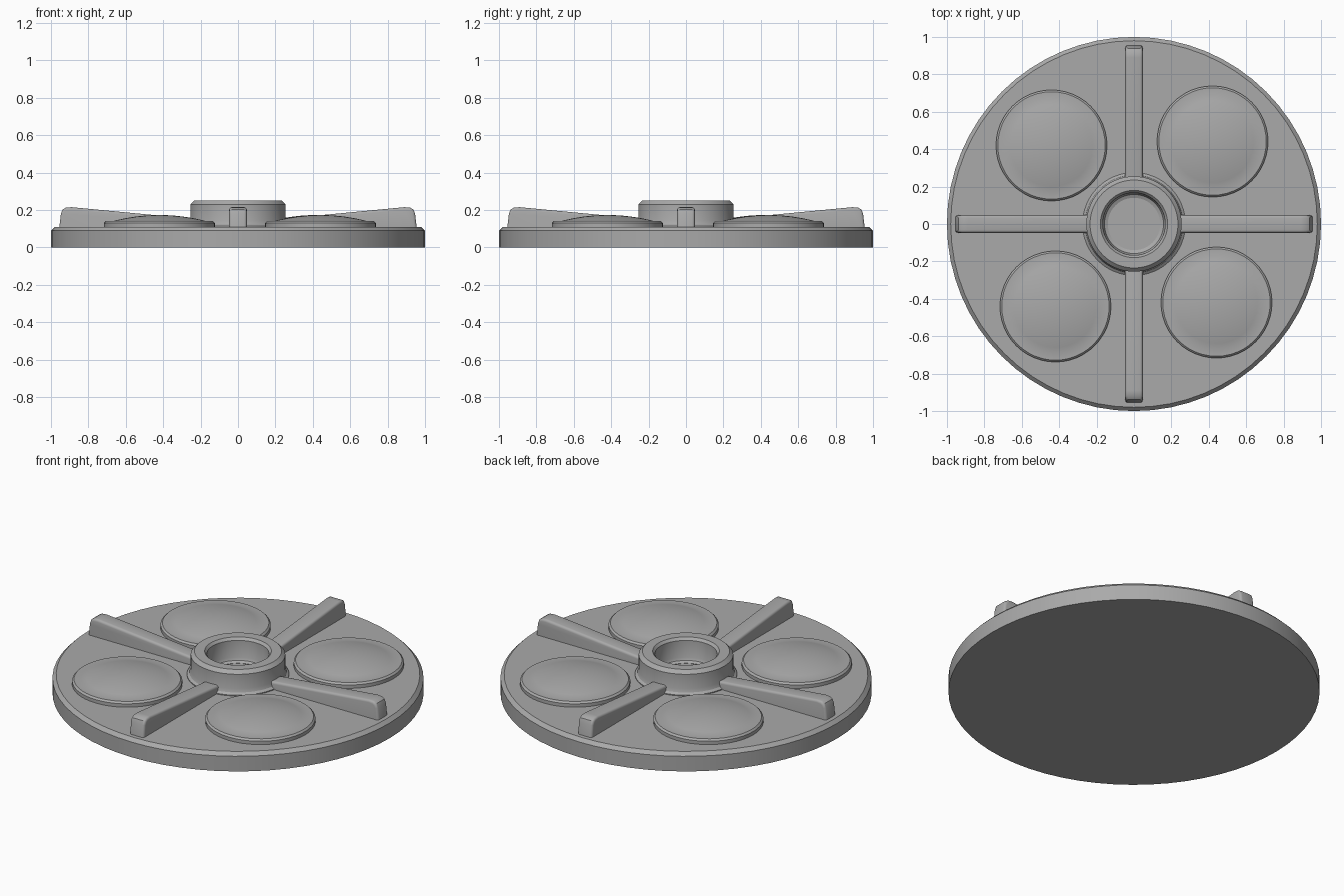
import bpy, bmesh, math
from math import cos, sin, pi, radians
from mathutils import Matrix

cube = bpy.data.objects.get("Cube")
if cube:
    bpy.data.objects.remove(cube, do_unlink=True)

# Single grey finish
grey = bpy.data.materials.new("plain_grey")
grey.use_nodes = True
colour = (0.4, 0.4, 0.4, 1)
grey.diffuse_color = colour
grey.node_tree.nodes["Principled BSDF"].inputs["Base Color"].default_value = colour


def finish(name, bm, angle=30):
    bmesh.ops.recalc_face_normals(bm, faces=bm.faces)
    mesh = bpy.data.meshes.new(name)
    bm.to_mesh(mesh)
    bm.free()
    mesh.materials.append(grey)
    obj = bpy.data.objects.new(name, mesh)
    bpy.context.collection.objects.link(obj)
    bpy.ops.object.select_all(action="DESELECT")
    obj.select_set(True)
    bpy.context.view_layer.objects.active = obj
    bpy.ops.object.shade_smooth_by_angle(angle=radians(angle))
    return obj


def lathe(name, profile, sides, closed=False):
    """Spin a list of (radius, height) points around z."""
    bm = bmesh.new()
    verts = [bm.verts.new((r, 0, z)) for r, z in profile]
    pairs = list(zip(verts, verts[1:]))
    if closed:
        pairs.append((verts[-1], verts[0]))
    edges = [bm.edges.new(p) for p in pairs]
    bmesh.ops.spin(bm, geom=verts + edges, cent=(0, 0, 0), axis=(0, 0, 1),
                   angle=2 * pi, steps=sides, use_duplicate=False)
    bmesh.ops.remove_doubles(bm, verts=bm.verts, dist=0.0001)
    return finish(name, bm)


# Round base plate with a chamfered rim
lathe("base_plate", [(0, 0), (1, 0), (1, 0.09), (0.98, 0.11), (0, 0.11)], 64)

# Hollow hub with a flared foot and rounded socket
lathe("hub", [(0.275, 0.10), (0.275, 0.115), (0.262, 0.125), (0.255, 0.145),
              (0.255, 0.23), (0.235, 0.25), (0.18, 0.25), (0.167, 0.235),
              (0.165, 0.135), (0.158, 0.12), (0.14, 0.112), (0.14, 0.10)],
      64, closed=True)

# Domed pads: a low disc carrying a shallow spherical cap
cap_radius, cap_height = 0.25, 0.033
ball = (cap_radius ** 2 + cap_height ** 2) / (2 * cap_height)
sweep = math.asin(cap_radius / ball)
pad_profile = [(0.297, 0.10), (0.297, 0.13), (0.287, 0.14)]
for i in range(9):
    a = sweep * (1 - i / 8)
    pad_profile.append((ball * sin(a), 0.14 + cap_height - ball * (1 - cos(a))))

# Sloped fins: side outline extruded across the width
fin_outline = [(0.21, 0.10), (0.956, 0.10), (0.947, 0.18), (0.938, 0.202),
               (0.92, 0.213), (0.89, 0.215), (0.21, 0.15)]


def fin(name):
    bm = bmesh.new()
    face = bm.faces.new([bm.verts.new((x, -0.047, z)) for x, z in fin_outline])
    out = bmesh.ops.extrude_face_region(bm, geom=[face])
    moved = [g for g in out["geom"] if isinstance(g, bmesh.types.BMVert)]
    bmesh.ops.translate(bm, verts=moved, vec=(0, 0.094, 0))
    # Soften the long edges along the top and outer end
    rim = [e for e in bm.edges
           if abs(e.verts[0].co.y - e.verts[1].co.y) < 0.001
           and max(v.co.z for v in e.verts) > 0.14
           and max(v.co.x for v in e.verts) > 0.3]
    bmesh.ops.bevel(bm, geom=rim, offset=0.014, segments=3, profile=0.5,
                    affect="EDGES")
    return finish(name, bm, 35)


for i, side in enumerate(("left", "back", "right", "front")):
    turn = i * pi / 2
    fin(side + "_fin").rotation_euler.z = turn
    pad = lathe(side + "_domed_pad", pad_profile, 48)
    a = turn + radians(46.4)
    pad.location = (0.609 * cos(a), 0.609 * sin(a), 0)
